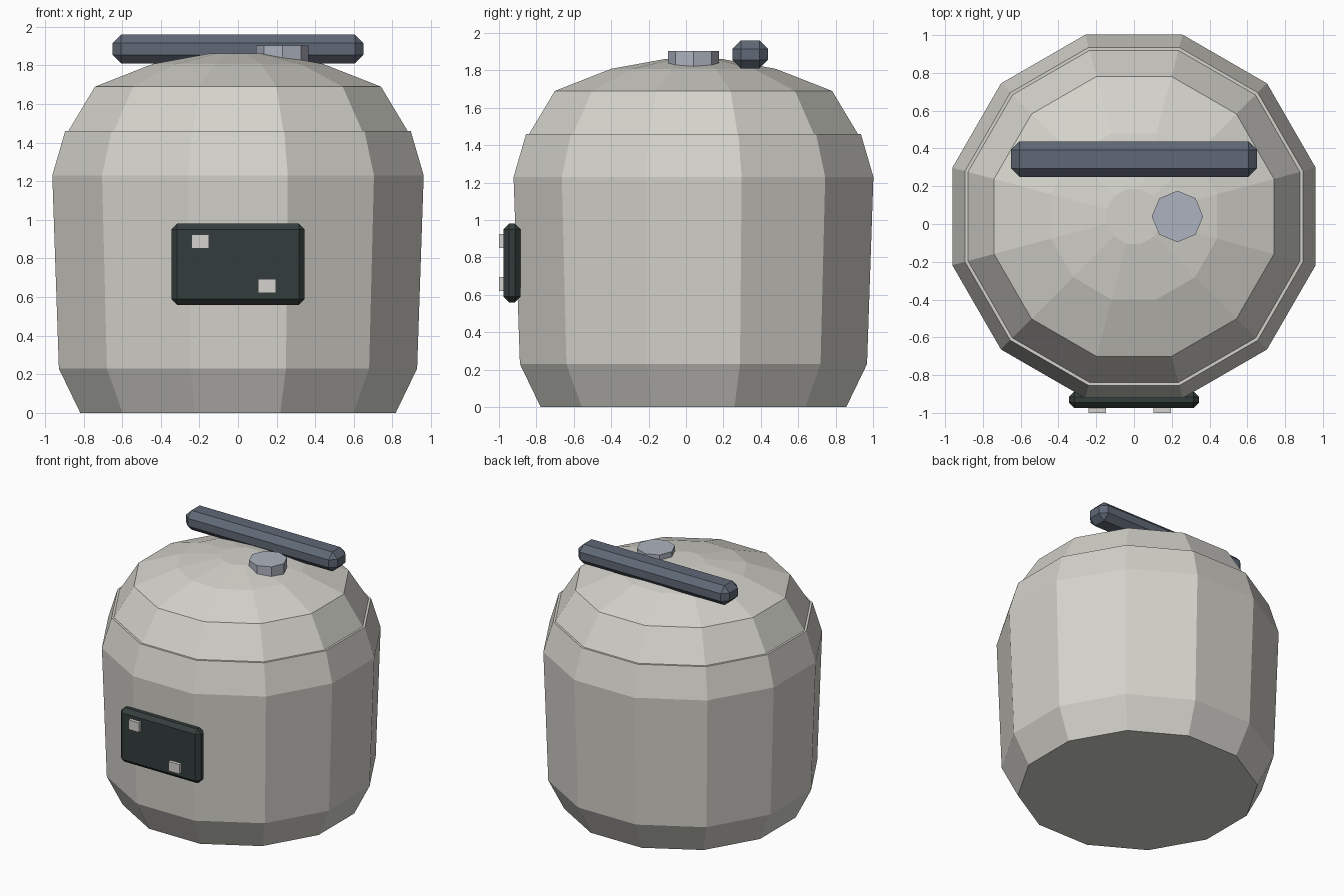
import bpy, bmesh
from math import cos, sin, pi, radians

cube = bpy.data.objects.get("Cube")
if cube:
    bpy.data.objects.remove(cube, do_unlink=True)

CENTRE_Y = 0.04


def material(name, r, g, b):
    mat = bpy.data.materials.new(name)
    mat.use_nodes = True
    mat.diffuse_color = (r, g, b, 1)
    bsdf = mat.node_tree.nodes["Principled BSDF"]
    bsdf.inputs["Base Color"].default_value = (r, g, b, 1)
    bsdf.inputs["Roughness"].default_value = 0.7
    return mat


shell = material("warm light grey", 0.66, 0.65, 0.60)
panel_dark = material("dark green grey", 0.034, 0.048, 0.045)
button_grey = material("pale grey", 0.66, 0.65, 0.62)
handle_blue = material("slate blue", 0.115, 0.14, 0.18)
valve_blue = material("light blue grey", 0.42, 0.45, 0.52)


def finish(bm, name, mat):
    bmesh.ops.recalc_face_normals(bm, faces=bm.faces)
    mesh = bpy.data.meshes.new(name)
    bm.to_mesh(mesh)
    bm.free()
    mesh.materials.append(mat)
    obj = bpy.data.objects.new(name, mesh)
    bpy.context.collection.objects.link(obj)
    return obj


def lathe(name, profile, sides, turn, centre, mat):
    """Closed, faceted stack of rings from (radius, height) pairs."""
    bm = bmesh.new()
    angles = [turn + 2 * pi * i / sides for i in range(sides)]
    rings = [[bm.verts.new((centre[0] + r * cos(a), centre[1] + r * sin(a), z))
              for a in angles] for r, z in profile]
    for low, high in zip(rings, rings[1:]):
        for i in range(sides):
            j = (i + 1) % sides
            bm.faces.new((low[i], low[j], high[j], high[i]))
    bm.faces.new(rings[0])
    bm.faces.new(rings[-1])
    return finish(bm, name, mat)


def box(name, low, high, mat, chamfer=0):
    bm = bmesh.new()
    bmesh.ops.create_cube(bm, size=1)
    for v in bm.verts:
        v.co = [(a + b) / 2 + c * (b - a) for a, b, c in zip(low, high, v.co)]
    if chamfer:
        bmesh.ops.bevel(bm, geom=bm.edges[:], offset=chamfer, segments=1,
                        affect='EDGES')
    return finish(bm, name, mat)


def twelve_sided(name, profile):
    """Profile radii are measured to the flats, one of which faces the front."""
    flat = cos(radians(15))
    return lathe(name, [(r / flat, z) for r, z in profile], 12, radians(15),
                 (0, CENTRE_Y), shell)


# Pot body and domed lid
twelve_sided("body", [(0.817, 0), (0.928, 0.23), (0.962, 1.23), (0.895, 1.46)])
twelve_sided("lid", [(0.882, 1.455), (0.741, 1.69), (0.44, 1.808), (0.145, 1.862)])

# Lid fittings
box("handle", (-0.65, 0.248, 1.81), (0.65, 0.438, 1.96), handle_blue, 0.045)
lathe("steam_valve", [(0.136, 1.82), (0.136, 1.903)], 8, 0, (0.23, CENTRE_Y), valve_blue)

# Control panel with two buttons
box("control_panel", (-0.345, -0.975, 0.56), (0.345, -0.885, 0.98), panel_dark, 0.03)
for side, x, z in (("right", -0.195, 0.888), ("left", 0.15, 0.657)):
    box(side + "_button", (x - 0.046, -1, z - 0.037), (x + 0.046, -0.96, z + 0.037),
        button_grey)
